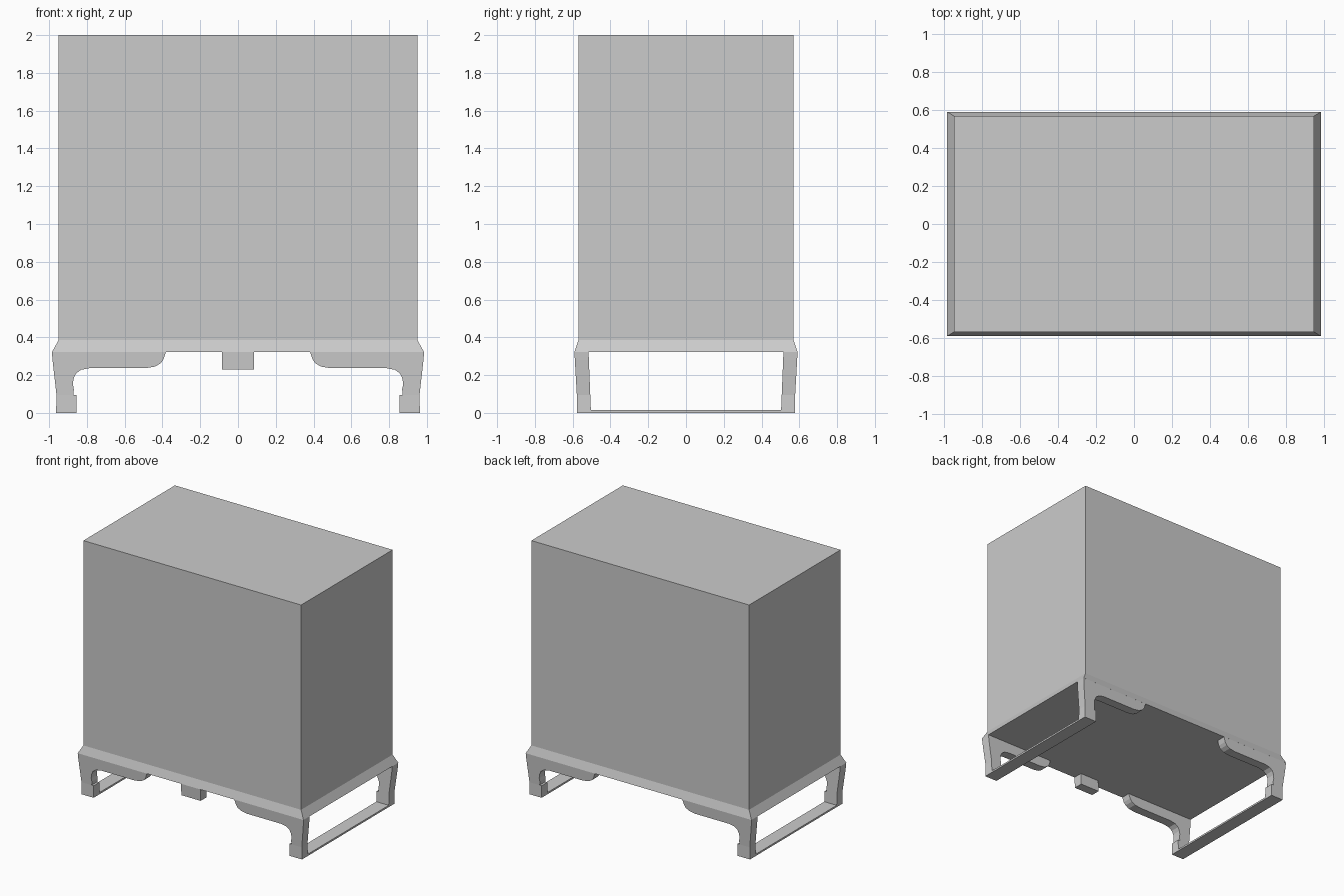
import bpy, bmesh

if "Cube" in bpy.data.objects:
    bpy.data.objects.remove(bpy.data.objects["Cube"])

FOOT, RAIL = 0.095, 0.322   # top of foot block, underside of cabinet


def make_object(name, bm, mirror=(False, False)):
    bmesh.ops.recalc_face_normals(bm, faces=bm.faces)
    mesh = bpy.data.meshes.new(name)
    bm.to_mesh(mesh)
    bm.free()
    obj = bpy.data.objects.new(name, mesh)
    bpy.context.collection.objects.link(obj)
    if any(mirror):
        mod = obj.modifiers.new("Mirror", "MIRROR")
        mod.use_axis[0], mod.use_axis[1] = mirror
        mod.use_mirror_merge = False
    return obj


def loft(bm, rings):
    """Join matching vertex rings with quads and cap both ends."""
    rows = [[bm.verts.new(p) for p in ring] for ring in rings]
    for a, b in zip(rows, rows[1:]):
        for i in range(len(a)):
            j = (i + 1) % len(a)
            bm.faces.new((a[i], a[j], b[j], b[i]))
    bm.faces.new(rows[0])
    bm.faces.new(rows[-1])


def rect(hx, hy, z):
    return [(-hx, -hy, z), (hx, -hy, z), (hx, hy, z), (-hx, hy, z)]


def slab(bm, profile):
    """Front (x, z) profile given the leaning thickness of the leg frame."""
    front = [(x, -(0.578 + max(0, z - FOOT) * 0.056), z) for x, z in profile]
    back = [(x, -(0.503 + z * 0.04), z) for x, z in profile]
    loft(bm, [front, back])


# Cabinet carcass with flared base moulding
bm = bmesh.new()
loft(bm, [rect(0.985, 0.591, RAIL), rect(0.95, 0.57, 0.385), rect(0.95, 0.57, 2)])
make_object("cabinet_body", bm)

# Shaped bracket legs at the four corners
bm = bmesh.new()
slab(bm, [(0.985, RAIL), (0.982, 0.28), (0.961, FOOT), (0.872, FOOT), (0.869, 0.125),
          (0.874, 0.15), (0.871, 0.18), (0.858, 0.208), (0.832, 0.228), (0.785, 0.237),
          (0.49, 0.237), (0.44, 0.245), (0.41, 0.262), (0.394, 0.284), (0.382, RAIL)])
make_object("bracket_leg", bm, (True, True))

# Square feet
bm = bmesh.new()
slab(bm, [(0.855, 0), (0.963, 0), (0.961, FOOT), (0.855, FOOT)])
make_object("foot", bm, (True, True))

# Thin floor runners joining front and back feet
bm = bmesh.new()
loft(bm, [[(x, y, z) for x, y in ((0.855, -0.503), (0.963, -0.503), (0.963, 0.503), (0.855, 0.503))]
          for z in (0, 0.014)])
make_object("side_runner", bm, (True, False))

# Small drop block at the centre of the front
bm = bmesh.new()
slab(bm, [(-0.084, 0.23), (0.084, 0.23), (0.084, RAIL), (-0.084, RAIL)])
make_object("front_drop_block", bm)
